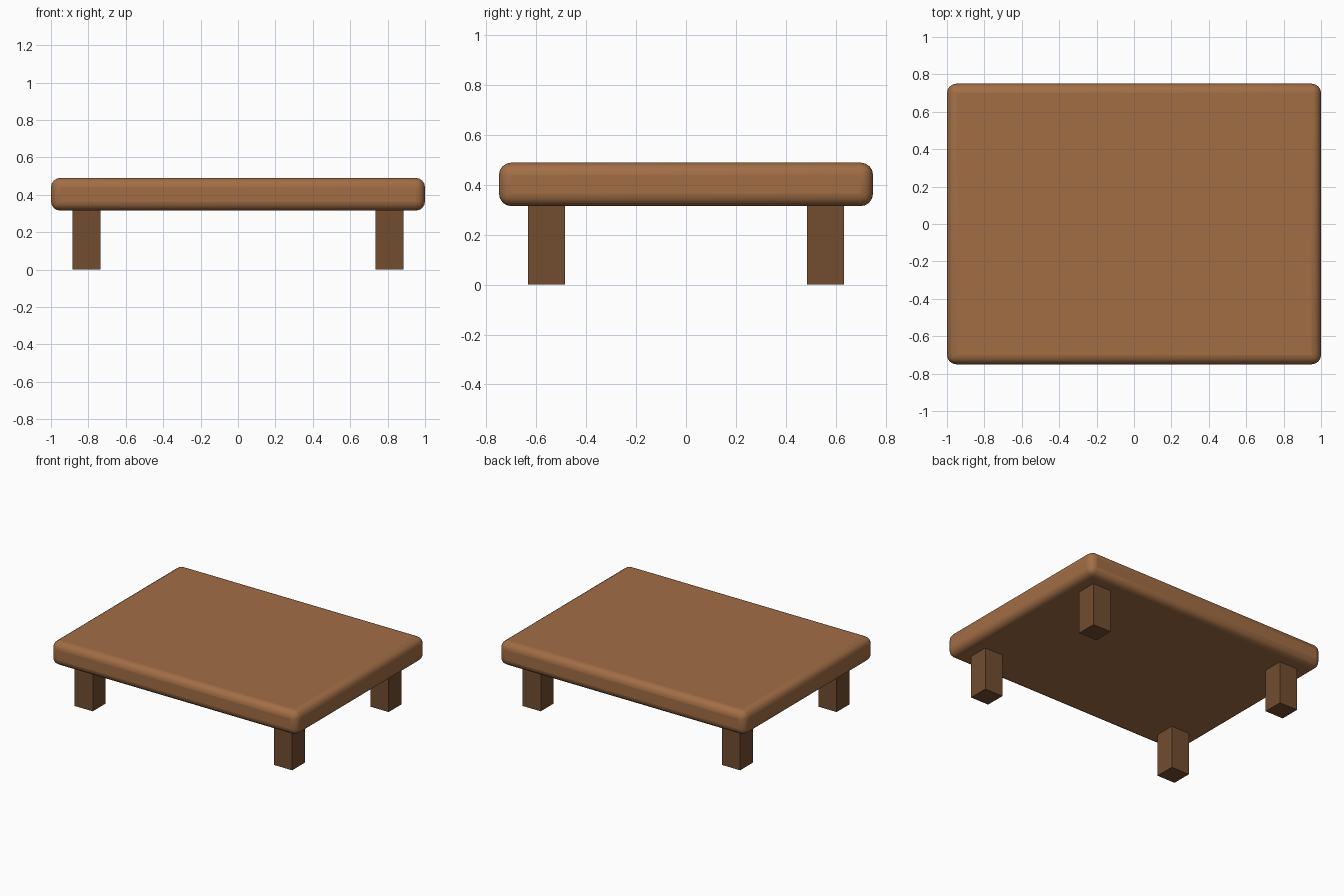
import bpy

if "Cube" in bpy.data.objects:
    bpy.data.objects.remove(bpy.data.objects["Cube"])


def material(name, colour):
    mat = bpy.data.materials.new(name)
    mat.use_nodes = True
    mat.diffuse_color = colour
    mat.node_tree.nodes["Principled BSDF"].inputs["Base Color"].default_value = colour
    return mat


def box(name, centre, size, mat):
    bpy.ops.mesh.primitive_cube_add(size=1, location=centre)
    obj = bpy.context.object
    obj.name = name
    obj.scale = size
    bpy.ops.object.transform_apply(location=False, rotation=False, scale=True)
    obj.data.materials.append(mat)
    return obj


light_wood = material("light wood", (0.36, 0.155, 0.06, 1))
dark_wood = material("dark wood", (0.17, 0.075, 0.03, 1))

# Thick slab with rounded edges
top = box("table_top", (0, 0, 0.4025), (2, 1.5, 0.175), light_wood)
bevel = top.modifiers.new("rounded edges", "BEVEL")
bevel.width = 0.05
bevel.segments = 4
bpy.ops.object.shade_smooth_by_angle()

# Four square legs, reaching slightly into the slab
for side, x in (("left", 0.81), ("right", -0.81)):
    for end, y in (("front", -0.56), ("back", 0.56)):
        box(f"{end}_{side}_leg", (x, y, 0.165), (0.148, 0.148, 0.33), dark_wood)
